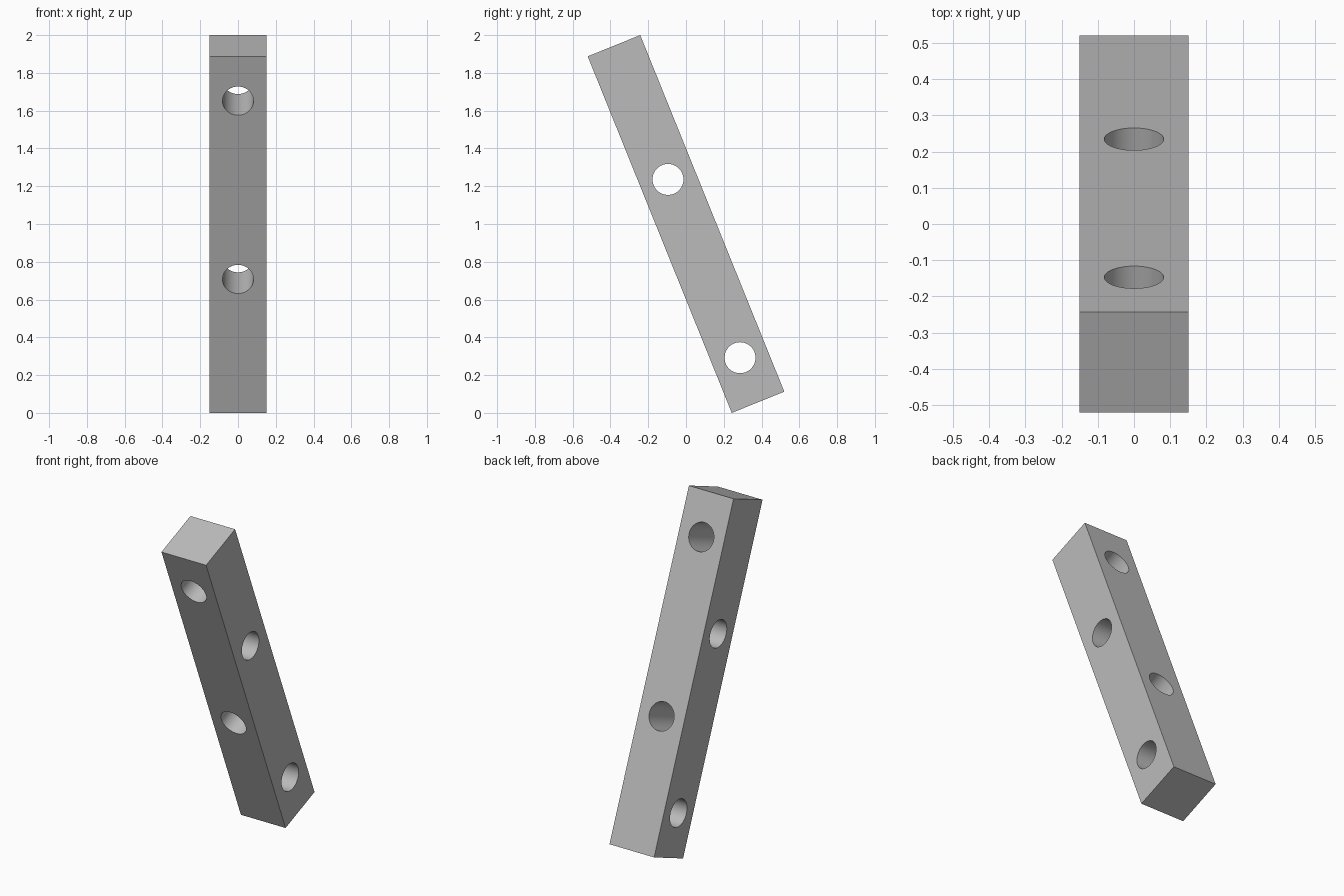
import bpy
from math import radians, pi

old = bpy.data.objects.get("Cube")
if old:
    bpy.data.objects.remove(old, do_unlink=True)

WIDTH, LENGTH, RADIUS = 0.30, 2.036, 0.082
TILT = radians(22)

grey = bpy.data.materials.new("plain_grey")
grey.use_nodes = True
grey.diffuse_color = (0.5, 0.5, 0.5, 1)
grey.node_tree.nodes["Principled BSDF"].inputs["Base Color"].default_value = (0.5, 0.5, 0.5, 1)

# Square bar
bpy.ops.mesh.primitive_cube_add(size=1)
beam = bpy.context.object
beam.name = "drilled_beam"
beam.scale = (WIDTH, WIDTH, LENGTH)
bpy.ops.object.transform_apply(location=False, rotation=False, scale=True)
beam.data.materials.append(grey)


def drill(name, along, rotation):
    """Bore a round hole through the bar at a fraction of its length."""
    bpy.ops.mesh.primitive_cylinder_add(
        vertices=64, radius=RADIUS, depth=WIDTH * 2,
        location=(0, 0, along * LENGTH), rotation=rotation)
    cutter = bpy.context.object
    cutter.name = name
    cutter.hide_render = True
    cutter.data.materials.append(grey)
    bpy.context.view_layer.objects.active = beam
    mod = beam.modifiers.new(name, 'BOOLEAN')
    mod.operation = 'DIFFERENCE'
    mod.solver = 'EXACT'
    mod.object = cutter
    bpy.ops.object.modifier_apply(modifier=mod.name)
    bpy.data.objects.remove(cutter, do_unlink=True)


# Holes alternate between the two directions, evenly spaced
for i in range(4):
    sideways = i % 2 == 0
    drill("hole_cutter", (2 * i - 3) / 8,
          (0, pi / 2, 0) if sideways else (pi / 2, 0, 0))

# Lean the bar and keep the bores smooth
beam.rotation_euler.x = TILT
beam.location.z = 1
bpy.ops.object.select_all(action='DESELECT')
beam.select_set(True)
bpy.context.view_layer.objects.active = beam
bpy.ops.object.transform_apply(location=True, rotation=True, scale=True)
bpy.ops.object.shade_smooth_by_angle(angle=radians(30))
